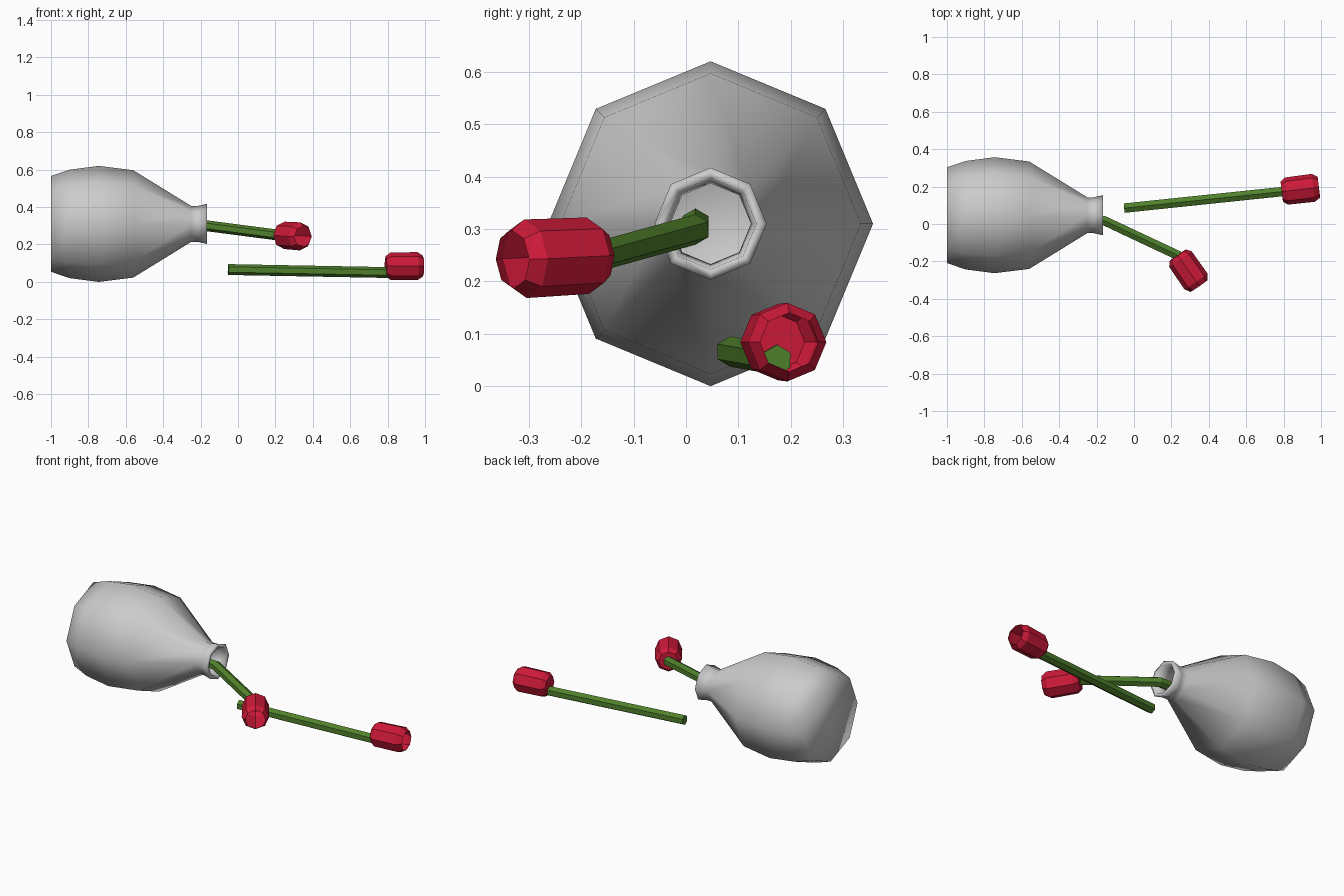
import bpy, bmesh
from math import cos, sin, tau
from mathutils import Vector

if "Cube" in bpy.data.objects:
    bpy.data.objects.remove(bpy.data.objects["Cube"])


def material(name, color):
    m = bpy.data.materials.new(name)
    m.diffuse_color = color
    m.use_nodes = True
    m.node_tree.nodes["Principled BSDF"].inputs["Base Color"].default_value = m.diffuse_color
    return m


red = material("petal_red", (0.62, 0.01, 0.04, 1))
green = material("stem_green", (0.08, 0.22, 0.025, 1))


def loft(name, rings, sides, mat=None, smooth=False, cap_end=True):
    """Skin rings given as (centre, axis direction, radius)."""
    bm = bmesh.new()
    loops = []
    for centre, axis, r in rings:
        c, d = Vector(centre), Vector(axis).normalized()
        side = Vector((0, 0, 1)).cross(d).normalized()
        up = d.cross(side)
        loops.append([bm.verts.new(c + r * (up * cos(tau * k / sides) + side * sin(tau * k / sides)))
                      for k in range(sides)])
    for a, b in zip(loops, loops[1:]):
        for k in range(sides):
            n = (k + 1) % sides
            bm.faces.new((a[k], a[n], b[n], b[k]))
    bm.faces.new(loops[0][::-1])
    if cap_end:
        bm.faces.new(loops[-1])
    bmesh.ops.recalc_face_normals(bm, faces=bm.faces)
    for f in bm.faces:
        f.smooth = smooth
    mesh = bpy.data.meshes.new(name)
    bm.to_mesh(mesh)
    bm.free()
    ob = bpy.data.objects.new(name, mesh)
    bpy.context.collection.objects.link(ob)
    if mat:
        mesh.materials.append(mat)
    return ob


def stem(name, points):
    pts = [Vector(p) for p in points]
    rings = []
    for i, p in enumerate(pts):
        d = Vector()
        if i > 0:
            d += (p - pts[i - 1]).normalized()
        if i < len(pts) - 1:
            d += (pts[i + 1] - p).normalized()
        rings.append((p, d, 0.029))
    loft(name, rings, 6, green)


def bud(name, base, axis):
    # tulip head: chamfered tube, open at the tip
    base, d = Vector(base), Vector(axis).normalized()
    profile = [(0, 0.054), (0.025, 0.073), (0.17, 0.075), (0.2, 0.056)]
    loft(name, [(base + d * t, d, r) for t, r in profile], 8, red, cap_end=False)


# Vase lying along x: outer wall, lip, then inner wall
vase_profile = [(-1.0, 0.256), (-0.9, 0.29), (-0.745, 0.31), (-0.56, 0.287),
                (-0.25, 0.096), (-0.215, 0.096), (-0.167, 0.107), (-0.167, 0.087),
                (-0.24, 0.077), (-0.56, 0.265), (-0.745, 0.288), (-0.97, 0.236)]
loft("vase", [((x, 0.047, 0.31), (1, 0, 0), r) for x, r in vase_profile], 8, smooth=True)

# Fallen tulip
stem("fallen_stem", [(-0.052, 0.085, 0.066), (0.80, 0.174, 0.05)])
bud("fallen_bud", (0.79, 0.173, 0.084), (0.99, 0.12, 0))

# Tulip still in the vase, bent at the mouth
stem("vase_stem", [(-0.57, 0.018, 0.31), (-0.16, 0.018, 0.299), (0.24, -0.17, 0.247)])
bud("vase_bud", (0.234, -0.167, 0.25), (0.57, -0.82, -0.04))
